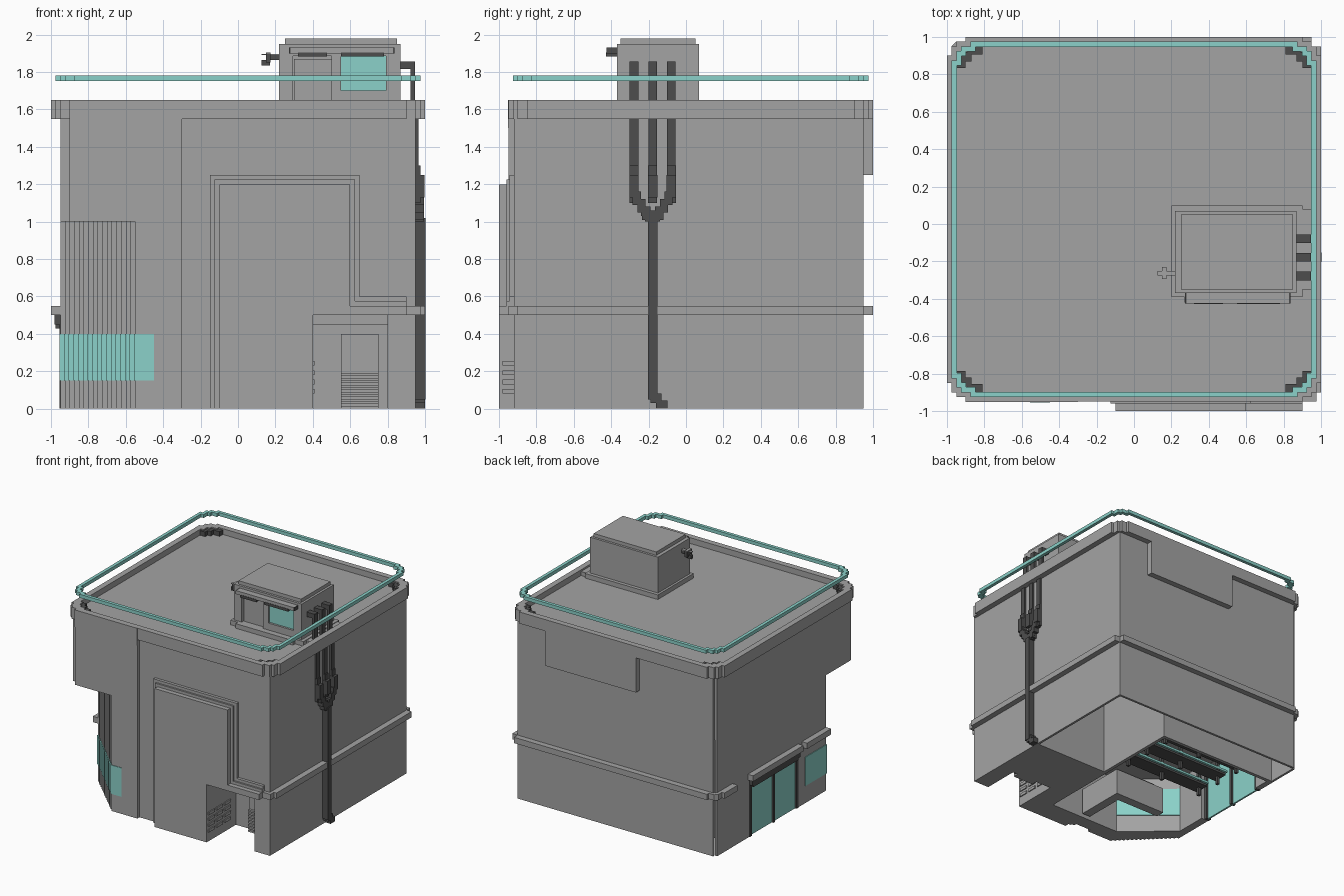
import bpy, bmesh, math

if "Cube" in bpy.data.objects:
    bpy.data.objects.remove(bpy.data.objects["Cube"], do_unlink=True)


def material(name, rgb):
    m = bpy.data.materials.new(name)
    m.use_nodes = True
    m.diffuse_color = (*rgb, 1)
    b = m.node_tree.nodes["Principled BSDF"]
    b.inputs["Base Color"].default_value = (*rgb, 1)
    b.inputs["Roughness"].default_value = 0.8
    return m


GREY = material("concrete grey", (0.368, 0.368, 0.368))
DARK = material("dark metal", (0.076, 0.076, 0.076))
TEAL = material("teal glass", (0.26, 0.64, 0.585))


def finish(bm, name, mat):
    bmesh.ops.recalc_face_normals(bm, faces=bm.faces)
    me = bpy.data.meshes.new(name)
    bm.to_mesh(me)
    bm.free()
    me.materials.append(mat)
    ob = bpy.data.objects.new(name, me)
    bpy.context.collection.objects.link(ob)
    return ob


def boxes(name, mat, *spans):
    """One object from boxes given as x0, x1, y0, y1, z0, z1."""
    bm = bmesh.new()
    for x0, x1, y0, y1, z0, z1 in spans:
        vs = bmesh.ops.create_cube(bm, size=1)["verts"]
        for v in vs:
            v.co = ((x0 + x1) / 2 + v.co.x * (x1 - x0),
                    (y0 + y1) / 2 + v.co.y * (y1 - y0),
                    (z0 + z1) / 2 + v.co.z * (z1 - z0))
    return finish(bm, name, mat)


def prism(name, mat, pts, a, b, axis="z"):
    """Extrude a flat outline along z, or an x-z outline along y."""
    bm = bmesh.new()
    co = (lambda p, t: (p[0], p[1], t)) if axis == "z" else (lambda p, t: (p[0], t, p[1]))
    f = bm.faces.new([bm.verts.new(co(p, a)) for p in pts])
    up = bmesh.ops.extrude_face_region(bm, geom=[f])["geom"]
    d = (0, 0, b - a) if axis == "z" else (0, b - a, 0)
    bmesh.ops.translate(bm, vec=d, verts=[v for v in up if isinstance(v, bmesh.types.BMVert)])
    return finish(bm, name, mat)


def ring(name, mat, outer, inner, z0, z1):
    """Closed band between two outlines with equal point counts."""
    bm = bmesh.new()
    loops = [[bm.verts.new((x, y, z)) for x, y in o]
             for o, z in ((outer, z0), (outer, z1), (inner, z1), (inner, z0))]
    n = len(outer)
    for i in range(n):
        j = (i + 1) % n
        for k in range(4):
            a, b = loops[k], loops[(k + 1) % 4]
            bm.faces.new((a[i], a[j], b[j], b[i]))
    return finish(bm, name, mat)


def cornered(x0, x1, y0, y1, corner):
    """Rectangle outline whose corners follow insets (from side wall, from end wall)."""
    out = []
    for sx, sy, rev in ((1, 1, 0), (-1, 1, 1), (-1, -1, 0), (1, -1, 1)):
        c = [((x1 - a) if sx > 0 else (x0 + a), (y1 - b) if sy > 0 else (y0 + b)) for a, b in corner]
        out += c[::-1] if rev else c
    return out


# Stepped corner wall under the overhang
N = 16
Y0 = -0.56
steps = [(-0.95, Y0)]
for i in range(N):
    x, y = -0.95 + 0.4 * (i + 1) / N, Y0 - (0.95 + Y0) * (i + 1) / N
    steps += [(x, steps[-1][1]), (x, y)]

# Thin outer shell around an inner block, with a hollow between them
hollow = [(0.95, -0.92), (0.95, 0.93), (0.93, 0.93), (0.93, -0.11), (0.23, -0.11),
          (0.23, 0.66), (-0.93, 0.66), (-0.93, 0.93), (-0.95, 0.93)]
front_edge = [(-0.3, -0.95), (-0.3, -0.92)]
room = [(-0.95, 0.49), (-0.9, 0.49), (-0.9, 0.63), (0.2, 0.63), (0.2, -0.8),
        (-0.48, -0.8), (-0.88, -0.46), (-0.88, -0.18), (-0.95, -0.18)]
recess = [(0.4, -0.92), (0.4, -0.6), (0.8, -0.6), (0.8, -0.92)]
prism("ground_floor_walls", GREY, hollow + room + steps + front_edge + recess, 0, 0.5)
prism("middle_walls", GREY, hollow + steps + front_edge, 0.5, 1.0)
boxes("back_wall", GREY, (-0.925, 0.95, 0.93, 0.95, 0, 1.0))
prism("upper_walls", GREY, [(0.95, -0.92), (0.95, 0.95), (-0.925, 0.95), (-0.925, 0.93), (-0.95, 0.93),
                            (-0.95, -0.9), (-0.9, -0.9), (-0.9, -0.95)] + front_edge, 1.0, 1.6)
boxes("upper_left_parapet_face", GREY, (-0.9, -0.3, -0.953, -0.93, 1.5, 1.65))

# Parapet with stepped corners
step_corner = [(0, 0.1), (0.025, 0.1), (0.025, 0.05), (0.05, 0.05),
               (0.05, 0.025), (0.1, 0.025), (0.1, 0)]
ring("parapet", GREY, cornered(-1, 1, -0.95, 1, step_corner),
     cornered(-0.95, 0.95, -0.9, 0.95, step_corner), 1.55, 1.65)
boxes("back_hanging_panel", GREY, (-0.22, 0.65, 0.945, 1.0, 1.25, 1.55))

# Roof corner brackets
spans = []
for sx in (-1, 1):
    for sy in (-1, 1):
        for dx, dy, w in ((0.925, 0.835, 0.025), (0.90, 0.87, 0.03), (0.85, 0.905, 0.04)):
            x, y = sx * dx, 0.025 + sy * dy
            spans.append((x - w, x + w, y - 0.025, y + 0.025, 1.59, 1.64))
boxes("roof_corner_brackets", DARK, *spans)

# Floating roof rail
ring("roof_rail", TEAL, cornered(-0.975, 0.975, -0.925, 0.975, step_corner),
     cornered(-0.947, 0.947, -0.897, 0.947, step_corner), 1.752, 1.782)

# Belt course around the building
prism("belt_course", GREY,
      [(0.8, -0.95), (0.95, -0.95), (0.975, -0.95), (0.975, -0.9), (1, -0.9), (1, 0.95),
       (0.95, 0.95), (0.95, 1), (-0.9, 1), (-0.9, 0.975),
       (-0.95, 0.975), (-0.975, 0.95), (-0.975, 0.9), (-1, 0.9), (-1, 0.72), (-0.94, 0.72),
       (-0.94, 0.94), (0.94, 0.94), (0.94, -0.9), (0.8, -0.9)], 0.5, 0.55)
boxes("side_door_canopies", GREY, (-1, -0.94, -0.18, 0.51, 0.5, 0.55),
      (-1, -0.94, -0.56, -0.23, 0.5, 0.55))

# Front panel with stepped surround
for name, d, y in (("panel_outer_surround", 0.05, -0.945),
                   ("panel_inner_surround", 0.025, -0.96), ("front_panel", 0.0, -1.0)):
    prism(name, GREY, [(-0.1 - d, 0), (0.4, 0), (0.4, 0.5), (0.9, 0.5), (0.9, 0.55 + d),
                       (0.6 + d, 0.55 + d), (0.6 + d, 1.2 + d), (-0.1 - d, 1.2 + d)],
          y, -0.91, axis="y")

# Side entrance in the recess
boxes("entrance_lintel", GREY, (0.4, 0.8, -0.86, -0.6, 0.45, 0.5))
boxes("entrance_door", GREY, (0.55, 0.75, -0.63, -0.59, 0, 0.4))
boxes("entrance_louvres", GREY, *[(0.55, 0.75, -0.65, -0.62, z * 0.025, z * 0.025 + 0.015)
                                  for z in range(8)])
boxes("recess_vents", GREY, *[(0.395, 0.409, y, y + 0.08, 0.08 + k * 0.05, 0.105 + k * 0.05)
                              for y in (-0.98, -0.87, -0.76) for k in range(4)])

# Corner window wrapping the stepped wall, with its inner pane
t = 0.005
wrap = [(-0.95, -0.27)] + steps + [(-0.45, -0.95)]
outer = [(-0.95 - t, -0.27)] + [(x - t, y - t) for x, y in steps] + [(-0.45, -0.95 - t)]
prism("corner_window", TEAL, wrap + outer[::-1], 0.15, 0.4)
prism("corner_window_inner_pane", TEAL,
      [(-0.48, -0.8), (-0.88, -0.46), (-0.875, -0.454), (-0.475, -0.794)], 0.15, 0.4)

# Glazed side door with frame and awning
boxes("side_door_glass", TEAL, (-0.94, -0.925, -0.17, 0.48, 0.0, 0.45))
boxes("side_door_frame", DARK, *[(-0.955, -0.91, y - 0.013, y + 0.013, 0, 0.45)
                                 for y in (-0.165, 0.155, 0.475)])
boxes("side_door_awning", DARK, (-0.98, -0.91, -0.17, 0.49, 0.45, 0.5),
      (-0.975, -0.95, -0.15, 0.47, 0.43, 0.45))

# Interior shelves and counters
boxes("shelf_rails", TEAL, *[(-0.78, 0.12, y, y + 0.03, z, z + 0.02)
                             for y in (0.0, 0.24, 0.48) for z in (0.2, 0.32)],
      *[(0.15, 0.18, -0.5, 0.55, z, z + 0.02) for z in (0.1, 0.22, 0.34)])
boxes("wall_glass_panel", TEAL, (0.185, 0.195, -0.45, 0.3, 0.12, 0.4))
boxes("shelf_boards", DARK, *[(-0.72, 0.08, y, y + 0.13, 0.13, 0.15) for y in (-0.05, 0.19, 0.43)])
boxes("shelf_posts", DARK, *[(x, x + 0.025, y, y + 0.025, 0.06, 0.5)
                             for x in (-0.7, -0.3, 0.06) for y in (0.0, 0.24, 0.48)])
boxes("corner_counter", GREY, (-0.6, -0.1, -0.42, -0.34, 0.02, 0.25),
      (-0.18, -0.1, -0.78, -0.34, 0.02, 0.25), (-0.55, -0.15, -0.5, -0.4, 0.25, 0.3))

# Rooftop cabin
boxes("cabin_plinth", GREY, (0.2, 0.9, -0.39, 0.1, 1.59, 1.64), (0.27, 0.82, -0.42, -0.38, 1.59, 1.64),
      (0.85, 0.95, -0.35, 0.08, 1.59, 1.635))
boxes("cabin_walls", GREY, (0.22, 0.87, -0.33, 0.07, 1.6, 1.95))
boxes("cabin_front_frame", GREY, (0.22, 0.295, -0.37, -0.32, 1.6, 1.95),
      (0.79, 0.87, -0.37, -0.32, 1.6, 1.95), (0.29, 0.8, -0.37, -0.32, 1.885, 1.95),
      (0.5, 0.55, -0.37, -0.32, 1.6, 1.89), (0.54, 0.8, -0.37, -0.32, 1.6, 1.7))
boxes("cabin_roof", GREY, (0.25, 0.85, -0.35, 0.05, 1.94, 1.98))
boxes("cabin_awning", GREY, (0.28, 0.83, -0.425, -0.36, 1.9, 1.93))
boxes("cabin_awning_brackets", DARK, (0.274, 0.28, -0.425, -0.365, 1.9, 1.93),
      (0.83, 0.836, -0.425, -0.365, 1.9, 1.93))
boxes("cabin_awning_blinds", DARK, (0.32, 0.475, -0.428, -0.36, 1.882, 1.905),
      (0.55, 0.78, -0.428, -0.36, 1.882, 1.905))
boxes("cabin_window", TEAL, (0.55, 0.79, -0.352, -0.345, 1.7, 1.885))
boxes("cabin_door", GREY, (0.3, 0.5, -0.345, -0.325, 1.6, 1.87))
boxes("cabin_vent", DARK, (0.155, 0.225, -0.275, -0.25, 1.865, 1.89),
      (0.125, 0.17, -0.275, -0.25, 1.835, 1.865), (0.15, 0.175, -0.295, -0.23, 1.85, 1.9))
boxes("cabin_vent_cap", GREY, (0.125, 0.22, -0.275, -0.25, 1.89, 1.897),
      (0.15, 0.175, -0.295, -0.23, 1.9, 1.905))

# Service pipes from the cabin down the side wall
pipes = []
for y in (-0.278, -0.178, -0.078):
    pipes += [(0.865, 0.945, y - 0.023, y + 0.023, 1.815, 1.855),
              (0.922, 0.946, y - 0.023, y + 0.023, 1.6, 1.85),
              (0.94, 0.965, y - 0.023, y + 0.023, 1.23, 1.56),
              (0.955, 0.998, y - 0.025, y + 0.025, 1.13, 1.25),
              (0.94, 0.975, y - 0.024, y + 0.024, 1.1, 1.3)]
for s in (-1, 1):
    for k in range(3):
        y = -0.178 + s * (0.085 - 0.025 * k)
        pipes.append((0.945, 0.995, y - 0.022, y + 0.022, 1.09 - 0.04 * k, 1.16 - 0.04 * k))
pipes += [(0.945, 0.995, -0.24, -0.12, 1.03, 1.06), (0.945, 0.995, -0.22, -0.14, 1.0, 1.04),
          (0.945, 1.003, -0.203, -0.153, 0.05, 1.02), (0.945, 1.0, -0.19, -0.13, 0.03, 0.08),
          (0.945, 1.0, -0.16, -0.1, 0.0, 0.045)]
boxes("service_pipes", DARK, *pipes)
